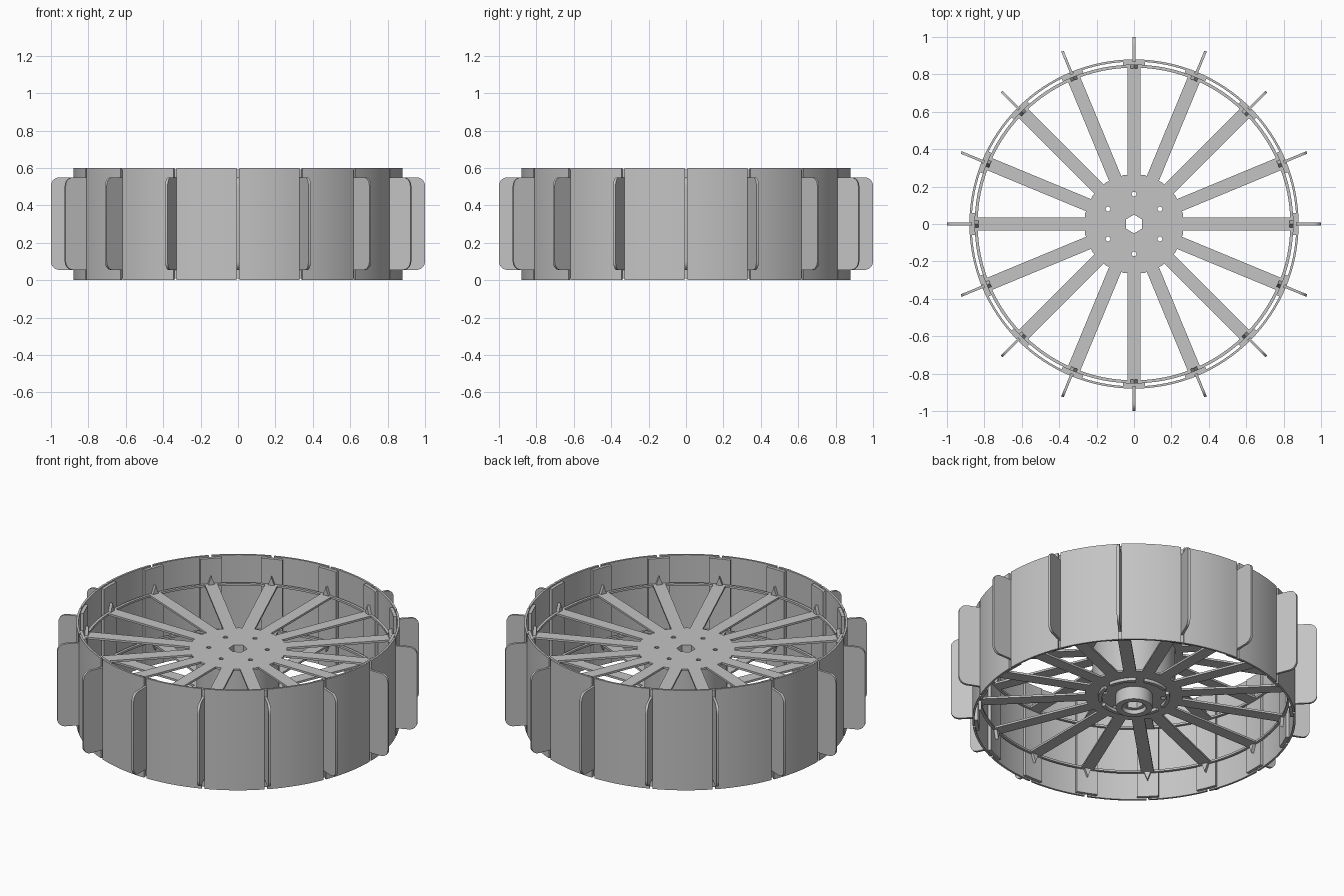
import bpy, bmesh
from math import pi, sin, cos, asin
from mathutils import Matrix

cube = bpy.data.objects.get("Cube")
if cube:
    bpy.data.objects.remove(cube, do_unlink=True)

N = 16
STEP = 2 * pi / N
R_OUT, R_IN, HEIGHT = 0.88, 0.868, 0.6
DISC_LOW, DISC_HIGH, DISC_T = 0.153, 0.43, 0.012
parts = []

grey = bpy.data.materials.new("light grey")
grey.use_nodes = True
colour = (0.55, 0.55, 0.55, 1)
grey.diffuse_color = colour
grey.node_tree.nodes["Principled BSDF"].inputs["Base Color"].default_value = colour


def arc(r, a0, a1, n, cx=0, cy=0):
    return [(cx + r * cos(a0 + (a1 - a0) * i / n), cy + r * sin(a0 + (a1 - a0) * i / n))
            for i in range(n + 1)]


def circle(r, n, cx=0, cy=0, start=0):
    return arc(r, start, start + 2 * pi, n, cx, cy)[:-1]


def sector(r0, r1, a0, a1, n):
    return arc(r1, a0, a1, n) + arc(r0, a1, a0, n)


def rect(x0, x1, y0, y1):
    return [(x0, y0), (x1, y0), (x1, y1), (x0, y1)]


def prism_mesh(name, loops, z0, z1, matrix=Matrix()):
    """Extrude nested outlines from z0 to z1; inner outlines become holes."""
    curve = bpy.data.curves.new(name, "CURVE")
    curve.dimensions = "2D"
    curve.fill_mode = "BOTH"
    curve.extrude = (z1 - z0) / 2
    for loop in loops:
        spline = curve.splines.new("POLY")
        spline.points.add(len(loop) - 1)
        for point, (x, y) in zip(spline.points, loop):
            point.co = (x, y, 0, 1)
        spline.use_cyclic_u = True
    temp = bpy.data.objects.new(name, curve)
    bpy.context.collection.objects.link(temp)
    graph = bpy.context.evaluated_depsgraph_get()
    mesh = bpy.data.meshes.new_from_object(temp.evaluated_get(graph))
    bpy.data.objects.remove(temp, do_unlink=True)
    bpy.data.curves.remove(curve)
    mesh.transform(matrix @ Matrix.Translation((0, 0, (z0 + z1) / 2)))
    bm = bmesh.new()
    bm.from_mesh(mesh)
    bmesh.ops.remove_doubles(bm, verts=bm.verts, dist=1e-5)
    bmesh.ops.recalc_face_normals(bm, faces=bm.faces)
    bm.to_mesh(mesh)
    bm.free()
    mesh.materials.clear()
    mesh.materials.append(grey)
    return mesh


def place(name, mesh, angle=0.0):
    obj = bpy.data.objects.new(name, mesh)
    obj.rotation_euler.z = angle
    bpy.context.collection.objects.link(obj)
    parts.append(obj)


def around(name, mesh, count=N):
    for i in range(count):
        place(f"{name}_{i + 1:02d}", mesh, i * 2 * pi / count)


UPRIGHT = Matrix.Rotation(pi / 2, 4, "X")            # outline in radius and height
FACING = Matrix.Rotation(pi / 2, 4, "Z") @ UPRIGHT   # outline in tangent and height

# Rim panels, separated by narrow slits
slit = asin(0.008 / R_OUT)
around("rim_panel", prism_mesh("rim_panel", [
    sector(R_IN, R_OUT, slit, STEP - slit, 8)], 0, HEIGHT))

# Backing strips behind the slits
strip = 0.06 / R_IN
around("backing_strip", prism_mesh("backing_strip", [
    sector(0.85, R_IN, -strip, strip, 4)], 0.008, HEIGHT - 0.008))

# Rounded paddles sticking out through the slits
c = 0.045
paddle = ([(0.85, 0.055)] + arc(c, -pi / 2, 0, 6, 1 - c, 0.055 + c)
          + arc(c, 0, pi / 2, 6, 1 - c, 0.55 - c) + [(0.85, 0.55)])
around("paddle", prism_mesh("paddle", [paddle], -0.007, 0.007, UPRIGHT))

# Shared hub openings: hexagonal bore and six bolt holes
bore = circle(0.05, 6, start=pi / 2)
bolts = [circle(0.013, 10, 0.16 * cos(a), 0.16 * sin(a))
         for a in (pi / 6 + k * pi / 3 for k in range(6))]

# Two spoked discs
for label, z, up in (("lower", DISC_LOW, -1), ("upper", DISC_HIGH, 1)):
    top = z + DISC_T
    around(f"{label}_spoke", prism_mesh(
        "spoke", [rect(0.255, 0.842, -0.035, 0.035)], z, top))
    place(f"{label}_ring", prism_mesh(
        "ring", [circle(0.852, 96), circle(0.836, 96)], z, top))
    place(f"{label}_hub_plate", prism_mesh(
        "hub_plate", [circle(0.268, N, start=STEP / 2), bore] + bolts, z, top))
    # Small pointed gussets where the spokes meet the rim
    base = top if up > 0 else z
    spike = [(-0.018, base), (0.018, base), (0, base + up * 0.05)]
    around(f"{label}_gusset", prism_mesh("gusset", [spike], 0.832, 0.852, FACING))

# Hub barrel joining the two discs
place("hub_barrel", prism_mesh("hub_barrel", [circle(0.225, 48), bore] + bolts,
                               DISC_LOW + DISC_T, DISC_HIGH))

# Boss and raised arcs on the underside of the hub
place("hub_boss", prism_mesh("hub_boss", [circle(0.1, 40), circle(0.066, 32)],
                             0.075, DISC_LOW))
place("hub_collar", prism_mesh("hub_collar", [circle(0.066, 32), bore],
                               0.1, DISC_LOW))
around("hub_arc", prism_mesh("hub_arc", [sector(0.175, 0.195, 0.12, 0.93, 10)],
                             0.135, DISC_LOW), 6)

# Smooth the curved walls, keep the edges crisp
bpy.ops.object.select_all(action="DESELECT")
for obj in parts:
    obj.select_set(True)
bpy.context.view_layer.objects.active = parts[0]
bpy.ops.object.shade_smooth_by_angle(angle=pi / 9)
